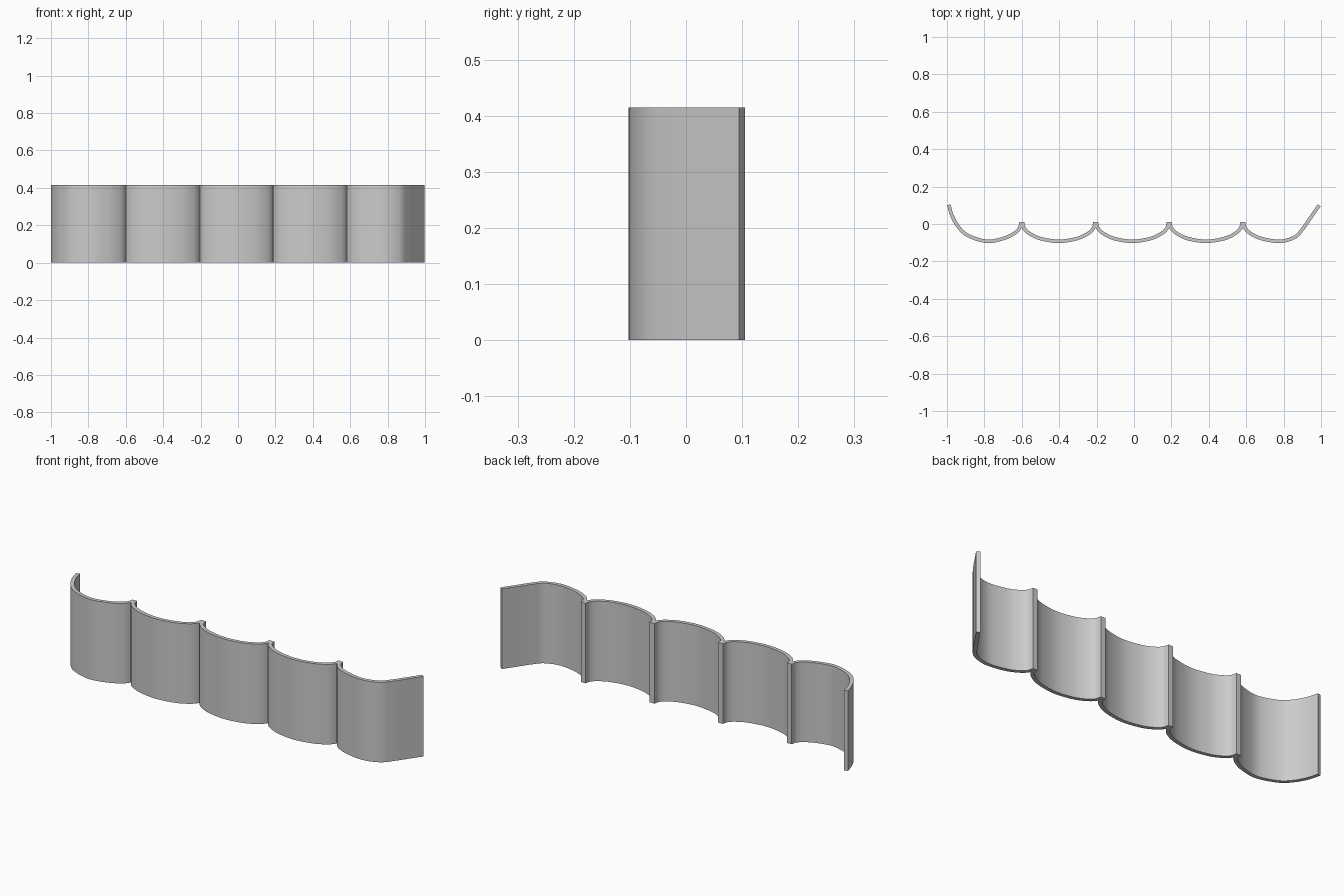
import bpy, bmesh
from mathutils import Vector

if "Cube" in bpy.data.objects:
    bpy.data.objects.remove(bpy.data.objects["Cube"])

HEIGHT, HALF_T = 0.415, 0.0095
CUSPS = [-0.6, -0.205, 0.188, 0.582]


def spline(pts, steps=7):
    """Catmull-Rom curve through the given 2D points."""
    p = [Vector(q) for q in pts]
    p = [2 * p[0] - p[1]] + p + [2 * p[-1] - p[-2]]
    out = []
    for i in range(1, len(p) - 2):
        a, b, c, d = p[i - 1:i + 3]
        for s in range(steps):
            t = s / steps
            out.append(0.5 * (2 * b + (c - a) * t + (2 * a - 5 * b + 4 * c - d) * t ** 2
                              + (3 * b - a - 3 * c + d) * t ** 3))
    return out + [p[-2]]


def offset(path, d):
    """Shift a path sideways by d."""
    out = []
    for i, q in enumerate(path):
        t = (path[min(i + 1, len(path) - 1)] - path[max(i - 1, 0)]).normalized()
        out.append(q + Vector((t.y, -t.x)) * d)
    return out


# half of a regular scallop, measured from its cusp: (x, y)
half = [(0.004, 0.008), (0.012, -0.022), (0.04, -0.05), (0.1, -0.078)]


def rising(c):
    return [(c + x, y) for x, y in half]


def falling(c):
    return [(c - x, y) for x, y in reversed(half)]


# centre lines of the five scallops
lines = [[(-0.99, 0.103), (-0.975, 0.05), (-0.943, -0.01), (-0.89, -0.06), (-0.79, -0.0925)]
         + falling(CUSPS[0])]
for a, b in zip(CUSPS, CUSPS[1:]):
    lines.append(rising(a) + [((a + b) / 2, -0.0925)] + falling(b))
lines.append(rising(CUSPS[-1]) + [(0.78, -0.0925), (0.86, -0.07), (0.902, -0.026),
                                  (0.945, 0.035), (0.99, 0.1)])

# closed wall outline: front side forward, back side in reverse
front, back = [], []
limits = [-9] + CUSPS + [9]
for i, line in enumerate(lines):
    path = spline(line)
    lo, hi = limits[i], limits[i + 1]
    front += [q for q in offset(path, HALF_T) if lo + 0.001 < q.x < hi - 0.001]
    back += offset(path, -HALF_T)
outline = front + back[::-1]

# scalloped wall: extrude the outline upward
bm = bmesh.new()
face = bm.faces.new([bm.verts.new((q.x, q.y, 0)) for q in outline])
ext = bmesh.ops.extrude_face_region(bm, geom=[face])
bmesh.ops.translate(bm, vec=(0, 0, HEIGHT),
                    verts=[v for v in ext["geom"] if isinstance(v, bmesh.types.BMVert)])
bmesh.ops.recalc_face_normals(bm, faces=bm.faces)
mesh = bpy.data.meshes.new("scalloped_wall")
bm.to_mesh(mesh)
bm.free()
wall = bpy.data.objects.new("scalloped_wall", mesh)
bpy.context.collection.objects.link(wall)

bpy.context.view_layer.objects.active = wall
wall.select_set(True)
bpy.ops.object.shade_smooth_by_angle(angle=0.6)
